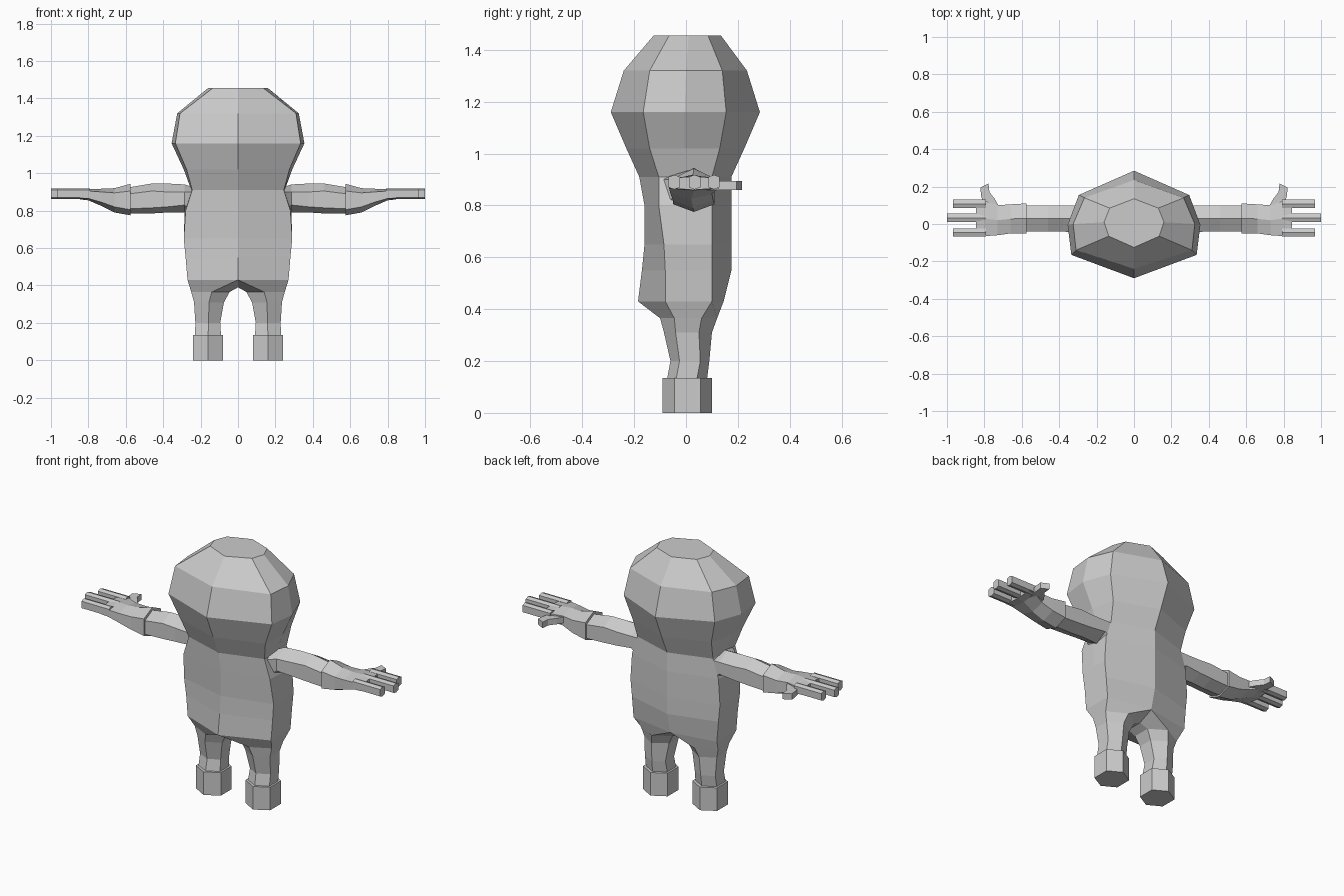
import bpy, bmesh
from mathutils import Vector

cube = bpy.data.objects.get("Cube")
if cube:
    bpy.data.objects.remove(cube)

grey = bpy.data.materials.new("plain grey")
grey.use_nodes = True
colour = (0.6, 0.6, 0.6, 1)
grey.diffuse_color = colour
grey.node_tree.nodes["Principled BSDF"].inputs["Base Color"].default_value = colour


def loft(name, rings, start=True, end=True, mirror=True):
    """Skin a list of equal-sized rings, with optional end caps and x mirror."""
    bm = bmesh.new()
    rows = [[bm.verts.new(p) for p in ring] for ring in rings]
    n = len(rows[0])
    for a, b in zip(rows, rows[1:]):
        for i in range(n):
            j = (i + 1) % n
            bm.faces.new((a[i], a[j], b[j], b[i]))
    if start:
        bm.faces.new(rows[0][::-1])
    if end:
        bm.faces.new(rows[-1])
    bmesh.ops.recalc_face_normals(bm, faces=bm.faces)
    mesh = bpy.data.meshes.new(name)
    bm.to_mesh(mesh)
    bm.free()
    mesh.materials.append(grey)
    obj = bpy.data.objects.new(name, mesh)
    bpy.context.scene.collection.objects.link(obj)
    if mirror:
        obj.modifiers.new("mirror", 'MIRROR')
    return obj


def body_ring(z, front, fx, fy, mx, bx, by, back):
    """Eight-sided ring: centre front and back, three corners on each side."""
    side = [(fx, fy), (mx, (fy + by) / 2), (bx, by)]
    return ([(0, front, z)] + [(x, y, z) for x, y in side] + [(0, back, z)]
            + [(-x, y, z) for x, y in reversed(side)])


# Head and torso in one skin, from hips to crown
loft("head_and_torso", [body_ring(*r) for r in (
    (.43, -.185, .27, -.08, .27, .27, .10, .145),
    (.55, -.17, .28, -.08, .28, .28, .10, .175),
    (.65, -.16, .29, -.085, .29, .29, .10, .175),
    (.80, -.16, .28, -.105, .285, .28, .10, .175),
    (.91, -.18, .245, -.105, .25, .245, .10, .175),
    (1.02, -.23, .275, -.14, .29, .255, .13, .225),
    (1.16, -.29, .335, -.165, .355, .295, .155, .285),
    (1.32, -.24, .31, -.14, .325, .265, .14, .235),
    (1.455, -.125, .135, -.065, .16, .13, .085, .135))],
    start=False, mirror=False)


def leg_ring(z, front, back, outer, inner, mid, fy, by):
    """Six-sided ring with a corner at the front and at the back."""
    return [(mid, front, z), (outer, fy, z), (outer, by, z),
            (mid, back, z), (inner, by, z), (inner, fy, z)]


# Legs: the top ring follows the hip edge and the crotch ridge
hip = [(0, -.185, .43), (.27, -.08, .43), (.27, .10, .43),
       (0, .145, .43), (0, .05, .39), (0, -.05, .39)]
loft("legs", [hip] + [leg_ring(*r) for r in (
    (.365, -.10, .12, .25, .045, .14, -.045, .06),
    (.31, -.085, .10, .235, .075, .155, -.04, .05),
    (.20, -.06, .09, .228, .095, .158, -.025, .055),
    (.12, -.075, .08, .23, .09, .16, -.04, .04))], start=False)

# Boots
loft("boots", [leg_ring(z, -.09, .10, .24, .08, .16, -.045, .055)
               for z in (0, .135)])


def arm_ring(x, y0, y1, top, bottom, shoulder, elbow):
    """Six-sided ring with a ridge along the top and the bottom."""
    mid = (y0 + y1) / 2
    return [(x, mid, top), (x, y1, shoulder), (x, y1, elbow),
            (x, mid, bottom), (x, y0, elbow), (x, y0, shoulder)]


# Arms
loft("arms", [arm_ring(*r) for r in (
    (.23, -.105, .10, .92, .74, .90, .79),
    (.285, -.05, .10, .94, .79, .90, .83),
    (.38, -.04, .10, .945, .79, .90, .82),
    (.46, -.04, .10, .945, .785, .905, .815),
    (.58, -.04, .10, .925, .785, .89, .81))])

# Gloves: cuff narrowing to a flat palm
loft("gloves", [arm_ring(*r) for r in (
    (.575, -.05, .11, .943, .775, .905, .805),
    (.66, -.05, .105, .92, .79, .895, .82),
    (.73, -.06, .10, .917, .825, .90, .845),
    (.80, -.065, .125, .915, .855, .905, .865),
    (.845, -.065, .125, .912, .86, .905, .867))])

# Fingers
for name, root, tip, y in (("back", .79, .968, .108), ("middle", .79, 1, .033),
                           ("front", .79, .968, -.045)):
    loft(name + "_fingers", [
        arm_ring(x, y - .022, y + .022, .918, .862, .91, .87)
        for x in (root, tip)])

# Thumbs: short hooked pegs pointing back
thumb = []
for x, y, half in ((.76, .06, .045), (.775, .12, .03), (.795, .16, .022), (.80, .205, .022)):
    thumb.append([(x - half, y + half / 2, .895), (x + half, y - half / 2, .895),
                  (x + half, y - half / 2, .86), (x - half, y + half / 2, .86)])
loft("thumbs", thumb)
